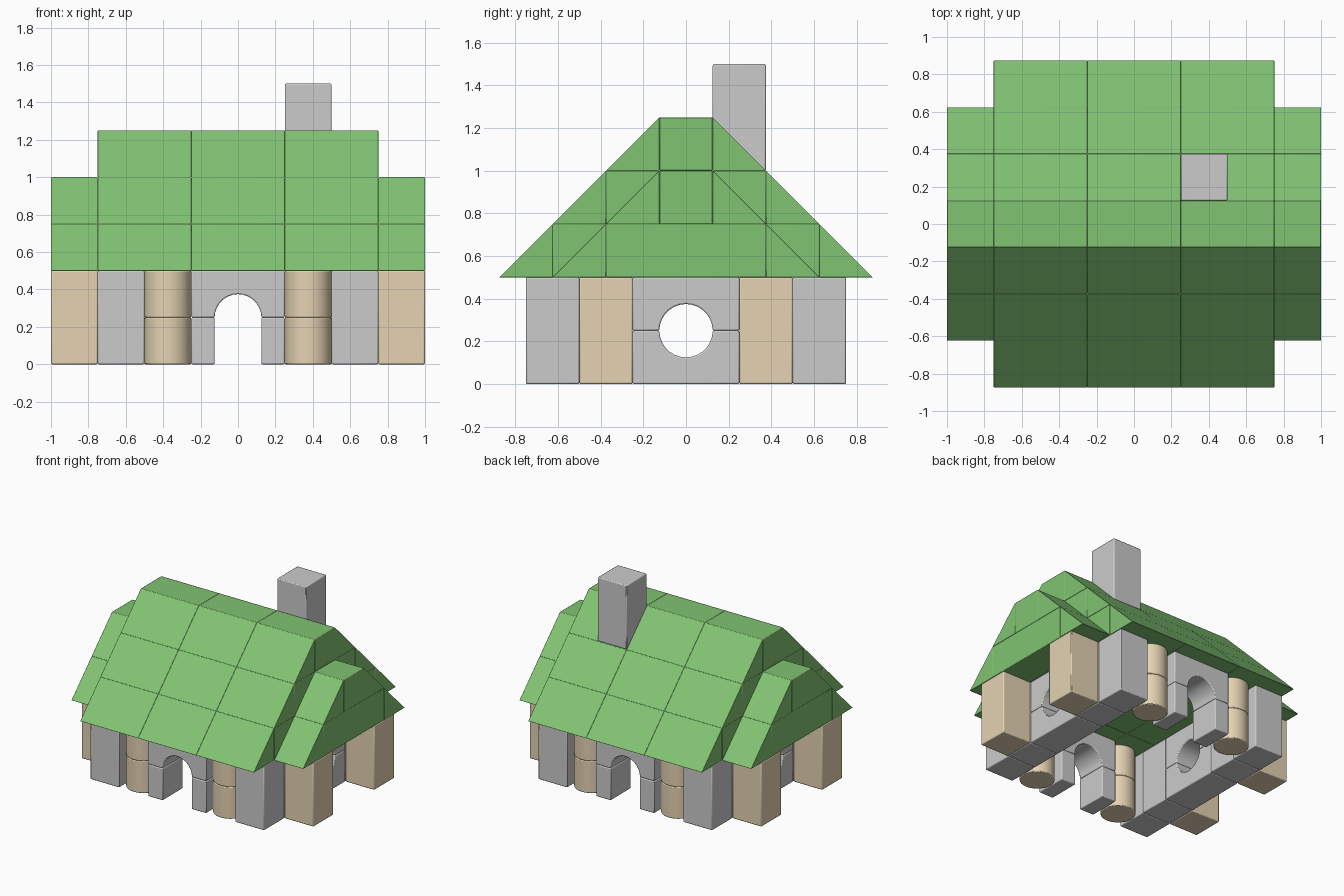
import bpy, bmesh, math

if "Cube" in bpy.data.objects:
    bpy.data.objects.remove(bpy.data.objects["Cube"])

U = 0.25  # toy block unit


def material(name, rgb):
    m = bpy.data.materials.new(name)
    m.diffuse_color = (*rgb, 1)
    m.use_nodes = True
    m.node_tree.nodes["Principled BSDF"].inputs["Base Color"].default_value = m.diffuse_color
    return m


TAN = material("tan_wood", (0.78, 0.65, 0.45))
GREEN = material("green_paint", (0.22, 0.55, 0.17))


def prism(name, profile, axis, a, b, mat=None, bevel=0.007):
    """Extrude a (u, z) profile from a to b along the x or y axis."""
    bm = bmesh.new()
    place = (lambda t, u, z: (t, u, z)) if axis == 'x' else (lambda t, u, z: (u, t, z))
    face = bm.faces.new([bm.verts.new(place(a, u, z)) for u, z in profile])
    ext = bmesh.ops.extrude_face_region(bm, geom=[face])
    moved = [v for v in ext["geom"] if isinstance(v, bmesh.types.BMVert)]
    bmesh.ops.translate(bm, verts=moved, vec=place(b - a, 0, 0))
    bmesh.ops.recalc_face_normals(bm, faces=bm.faces)
    return finish(name, bm, mat, bevel)


def finish(name, bm, mat, bevel):
    mesh = bpy.data.meshes.new(name)
    bm.to_mesh(mesh)
    bm.free()
    ob = bpy.data.objects.new(name, mesh)
    bpy.context.collection.objects.link(ob)
    if mat:
        mesh.materials.append(mat)
    mod = ob.modifiers.new("soft_edges", 'BEVEL')
    mod.width = bevel
    mod.segments = 2
    mod.limit_method = 'ANGLE'
    mod.angle_limit = math.radians(35)
    bpy.context.view_layer.objects.active = ob
    ob.select_set(True)
    bpy.ops.object.shade_smooth_by_angle(angle=math.radians(30))
    ob.select_set(False)
    return ob


def block(name, x0, x1, y0, y1, z0, z1, mat=None, bevel=0.007):
    x0, x1 = sorted((x0, x1))
    y0, y1 = sorted((y0, y1))
    return prism(name, [(y0, z0), (y1, z0), (y1, z1), (y0, z1)], 'x', x0, x1, mat, bevel)


def arch_profile(flip=False):
    """Half-metre wide arch above z = U, or mirrored below it."""
    s = -1 if flip else 1
    arc = [(U / 2 * math.cos(math.pi * i / 14), U + s * U / 2 * math.sin(math.pi * i / 14))
           for i in range(15)]
    return arc + [(-U, U), (-U, U + s * U), (U, U + s * U), (U, U)]


def column(name, x, y, z0):
    bm = bmesh.new()
    bmesh.ops.create_cone(bm, cap_ends=True, segments=32, radius1=U / 2, radius2=U / 2, depth=U)
    bmesh.ops.translate(bm, verts=bm.verts, vec=(x, y, z0 + U / 2))
    finish(name, bm, TAN, 0.006)


# Walls: corner posts, columns and door jambs, mirrored to four quadrants
for sx in (-1, 1):
    for sy in (-1, 1):
        block("corner_post", sx * 0.5, sx * 0.75, sy * 0.5, sy * 0.75, 0, 0.5)
        block("inner_post", sx * 0.5, sx * 0.75, sy * 0.25, sy * 0.5, 0, 0.5)
        block("side_post", sx * 0.75, sx, sy * 0.25, sy * 0.5, 0, 0.5, TAN)
        block("door_jamb", sx * 0.125, sx * 0.25, sy * 0.5, sy * 0.75, 0, U)
        for z in (0, U):
            column("column", sx * 0.375, sy * 0.625, z)

# Door arches front and back, round windows on the sides
for s in (-1, 1):
    lo, hi = sorted((s * 0.5, s * 0.75))
    prism("door_arch", arch_profile(), 'y', lo, hi)
    prism("window_arch", arch_profile(), 'x', lo, hi)
    prism("window_sill", arch_profile(True), 'x', lo, hi)


def roof_section(x0, x1, eave, layers, core):
    """Stepped layers of core blocks with a wedge on both sides of each."""
    for i in range(layers):
        z, inner, outer = 0.5 + i * U, eave - (i + 1) * U, eave - i * U
        c = min(inner, core[i])
        block("roof_core", x0, x1, -c, c, z, z + U, GREEN, 0.004)
        for s in (-1, 1):
            if inner > c:
                block("roof_side_block", x0, x1, s * c, s * inner, z, z + U, GREEN, 0.004)
            prism("roof_wedge", [(s * inner, z), (s * outer, z), (s * inner, z + U)],
                  'x', x0, x1, GREEN, 0.002)


# Main roof in three bays, lower roof at both ends
for x in (-0.75, -0.25, 0.25):
    roof_section(x, x + 0.5, 0.875, 3, (0.375, 0.125, 0.125))
for x in (-1, 0.75):
    roof_section(x, x + U, 0.625, 2, (0.375, 0.125))

# Chimney
block("chimney", 0.25, 0.5, 0.125, 0.375, 1.0, 1.5)
